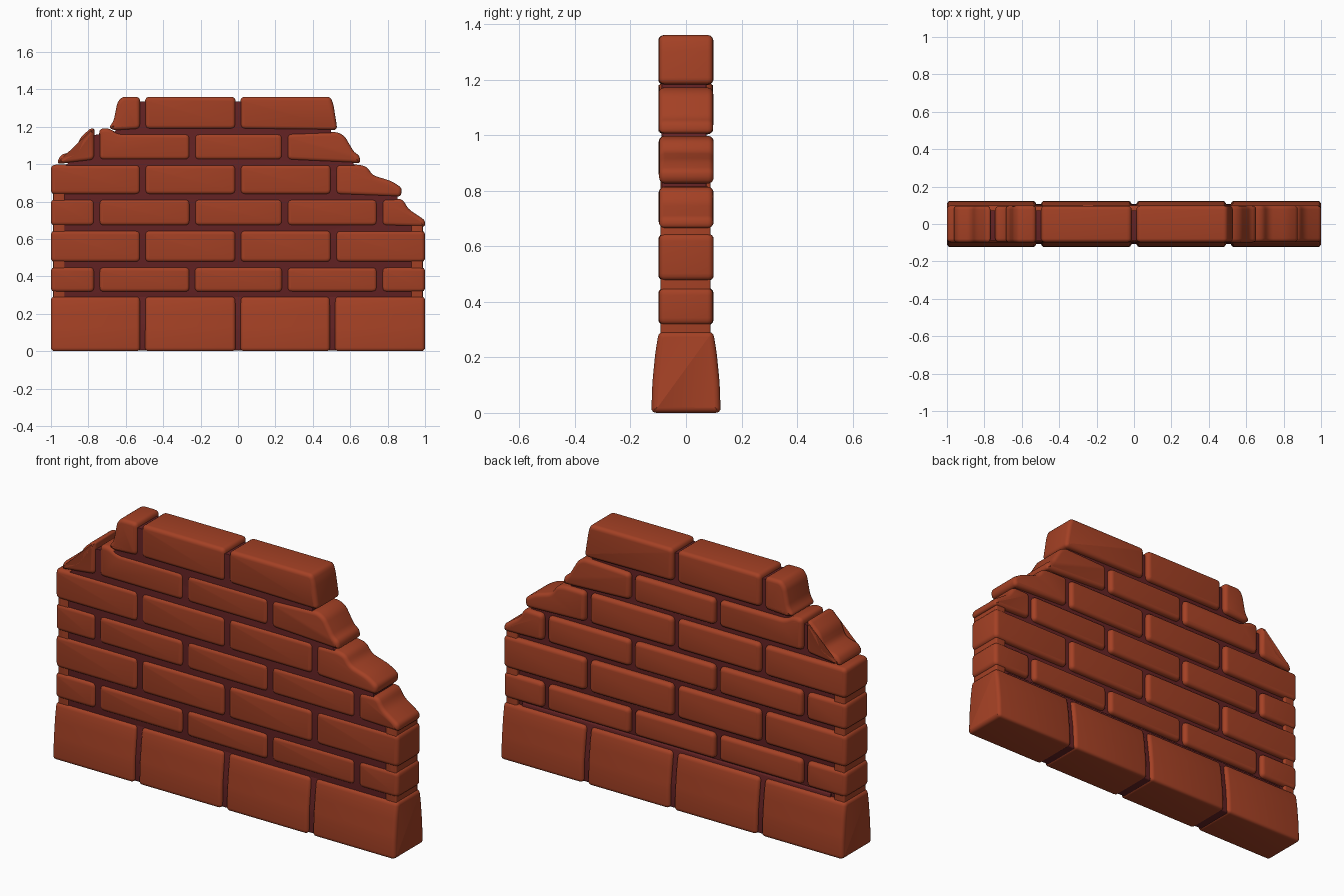
import bpy, bmesh, math, random
from mathutils import Vector

if "Cube" in bpy.data.objects:
    bpy.data.objects.remove(bpy.data.objects["Cube"])

random.seed(4)


def material(name, rgb):
    m = bpy.data.materials.new(name)
    m.diffuse_color = (*rgb, 1)
    m.use_nodes = True
    m.node_tree.nodes["Principled BSDF"].inputs["Base Color"].default_value = m.diffuse_color
    return m


BRICK = material("brick red", (0.37, 0.052, 0.018))
MORTAR = material("dark mortar", (0.125, 0.016, 0.017))


def round_corners(pts, r, steps=4):
    """Replace every corner of a closed outline by a small curve."""
    out = []
    n = len(pts)
    for i in range(n):
        a, b, c = (Vector(pts[(i + k) % n]) for k in (-1, 0, 1))
        t = min(r, 0.45 * (a - b).length, 0.45 * (c - b).length)
        p, q = b + (a - b).normalized() * t, b + (c - b).normalized() * t
        for s in range(steps + 1):
            u = s / steps
            out.append(p * (1 - u) ** 2 + b * 2 * u * (1 - u) + q * u * u)
    return out


def inset(pts, d):
    """Move a counter-clockwise outline inwards by d."""
    n = len(pts)
    out = []
    for i in range(n):
        e1 = (pts[i] - pts[i - 1]).normalized()
        e2 = (pts[(i + 1) % n] - pts[i]).normalized()
        n1, n2 = Vector((-e1.y, e1.x)), Vector((-e2.y, e2.x))
        out.append(pts[i] + (n1 + n2) * d / (1 + n1.dot(n2)))
    return out


def stone(name, pts, lo, hi, mat=BRICK, axis="y", corner=0.026, edge=0.02):
    """Pillow-edged block: outline swept from lo to hi along an axis."""
    area = sum(pts[i - 1][0] * pts[i][1] - pts[i][0] * pts[i - 1][1] for i in range(len(pts)))
    outline = round_corners(pts if area > 0 else pts[::-1], corner)
    steps = 4
    arc = [(edge * (1 - math.sin(k / steps * math.pi / 2)),
            edge * (1 - math.cos(k / steps * math.pi / 2))) for k in range(steps + 1)]
    sections = [(i, lo + d) for i, d in arc] + [(i, hi - d) for i, d in reversed(arc)]
    bm = bmesh.new()
    rings = []
    for ins, pos in sections:
        rings.append([bm.verts.new((p.x, pos, p.y) if axis == "y" else (pos, p.x, p.y))
                      for p in inset(outline, ins)])
    n = len(outline)
    for r1, r2 in zip(rings, rings[1:]):
        for i in range(n):
            bm.faces.new((r1[i], r1[(i + 1) % n], r2[(i + 1) % n], r2[i]))
    bm.faces.new(rings[0])
    bm.faces.new(rings[-1])
    bmesh.ops.recalc_face_normals(bm, faces=bm.faces)
    me = bpy.data.meshes.new(name)
    bm.to_mesh(me)
    bm.free()
    me.materials.append(mat)
    me.shade_smooth()
    ob = bpy.data.objects.new(name, me)
    bpy.context.collection.objects.link(ob)
    return ob


def box(x0, x1, z0, z1):
    return [(x0, z0), (x1, z0), (x1, z1), (x0, z1)]


G = 0.013      # half the joint width
D = 0.098      # half the wall depth


def brick(name, pts):
    stone(name, pts, -D + random.uniform(-.002, .002), D + random.uniform(-.002, .002))


# flared foundation blocks
foot = [(-.125, 0), (.125, 0), (.121, .11), (.110, .22), (.098, .292),
        (-.098, .292), (-.110, .22), (-.121, .11)]
for a, b in ((-1, -.51 - G), (-.51 + G, -G), (G, .505 - G), (.505 + G, 1)):
    stone("foundation_block", foot, a, b, axis="x", corner=.02)

# whole bricks: bottom, top and the x limits of each course
odd = [-.755, -.245, .25, .757]
even = [-.51, 0, .51]
courses = [
    (.303, .463, [-1 - G] + odd + [1 + G]),
    (.463, .658, [-1 - G] + even + [1 + G]),
    (.658, .825, [-1 - G] + odd),
    (.825, 1.01, [-1 - G] + even),
    (1.01, 1.175, odd[1:3]),
    (1.175, 1.373, even[:2]),
]
for z0, z1, xs in courses:
    for a, b in zip(xs, xs[1:]):
        brick("brick", box(a + G, b - G, z0 + G, z1 - G))

# broken bricks along the stepped ends
brick("broken_brick_right_low", [(.77, .671), (1, .665), (1, .70), (.97, .72), (.91, .76),
                                 (.88, .815), (.77, .812)])
brick("broken_brick_right_mid", [(.523, .838), (.87, .825), (.878, .872), (.82, .91), (.72, .94),
                                 (.69, .985), (.65, .997), (.523, .997)])
brick("broken_brick_right_high", [(.263, 1.023), (.655, 1.005), (.65, 1.045), (.62, 1.065),
                                  (.57, 1.15), (.53, 1.172), (.263, 1.162)])
brick("broken_brick_right_top", [(G, 1.188), (.532, 1.182), (.51, 1.32), (.495, 1.36), (G, 1.36)])
brick("broken_brick_left_low", [(-.768, 1.023), (-.97, 1.0), (-.95, 1.05), (-.87, 1.07),
                                (-.845, 1.14), (-.79, 1.19), (-.768, 1.19)])
brick("broken_brick_left_mid", [(-.742, 1.023), (-.258, 1.023), (-.258, 1.162), (-.64, 1.162),
                                (-.69, 1.192), (-.742, 1.19)])
brick("broken_brick_left_top", [(-.523, 1.188), (-.66, 1.18), (-.69, 1.195), (-.665, 1.23),
                                (-.645, 1.33), (-.62, 1.36), (-.523, 1.36)])

# mortar core behind the joints, flusher on the front
core = [(-.95, .27), (.95, .27), (.95, .66), (.86, .74), (.85, .85), (.68, .93), (.62, 1.0),
        (.59, 1.04), (.5, 1.16), (.48, 1.335), (-.62, 1.335), (-.655, 1.175), (-.80, 1.15),
        (-.88, 1.03), (-.95, .97)]
stone("mortar_core", core, -.088, .073, MORTAR, corner=.01, edge=.002)
foot_core = [(-.108, .004), (.108, .004), (.104, .12), (.08, .31), (-.086, .31), (-.106, .12)]
stone("foundation_mortar", foot_core, -.9, .9, MORTAR, axis="x", corner=.01, edge=.002)

# brick-coloured fill closing the joints at both wall ends
stone("end_fill_left", box(-.988, -.925, .2, .985), -.091, .089, corner=.01, edge=.008)
stone("end_fill_right", box(.925, .988, .2, .69), -.091, .089, corner=.01, edge=.008)
